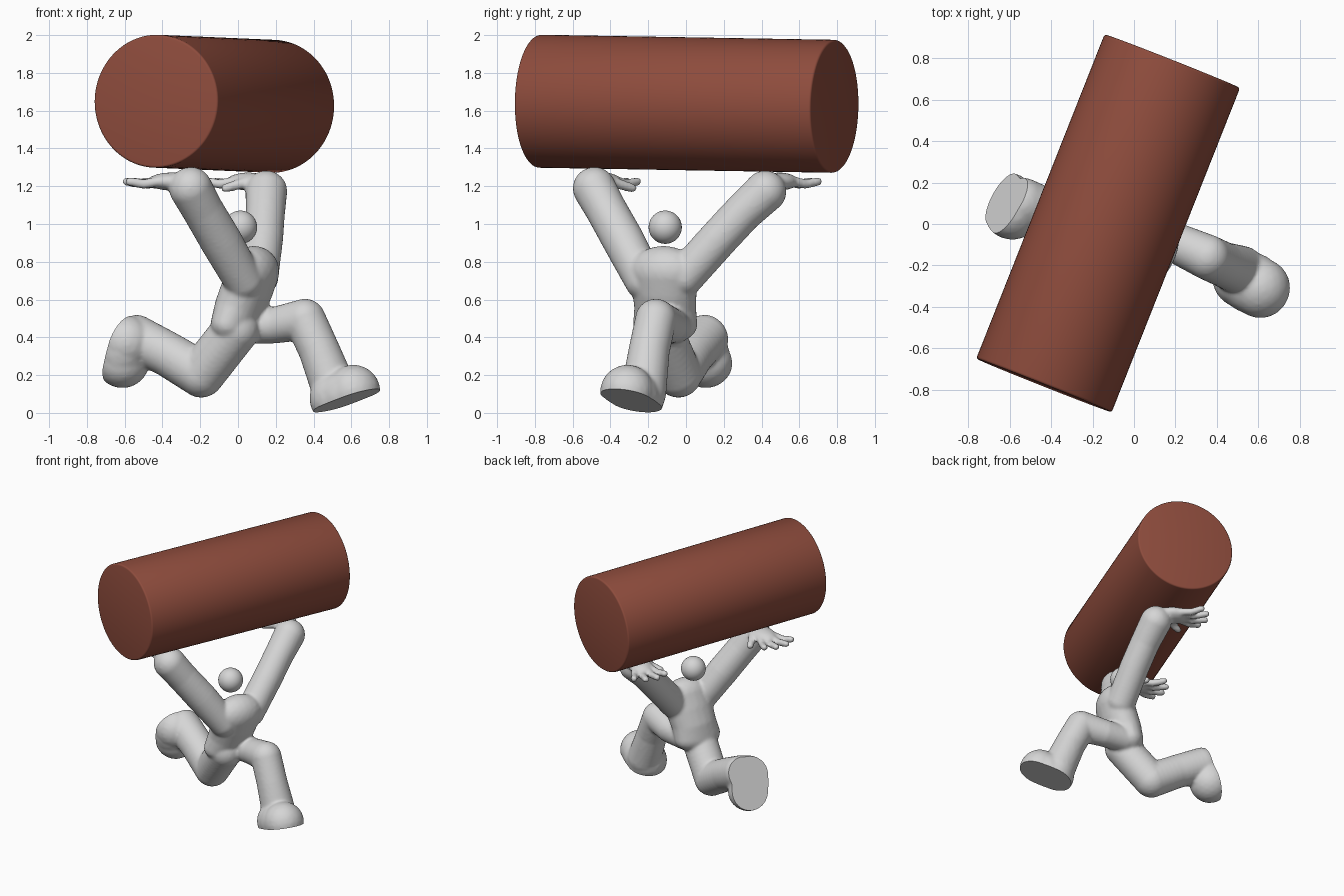
import bpy, bmesh, math
from mathutils import Vector as V, Matrix

if "Cube" in bpy.data.objects:
    bpy.data.objects.remove(bpy.data.objects["Cube"])


def material(name, rgb):
    m = bpy.data.materials.new(name)
    m.diffuse_color = (*rgb, 1)
    m.use_nodes = True
    m.node_tree.nodes["Principled BSDF"].inputs["Base Color"].default_value = m.diffuse_color
    return m


grey = material("light grey", (0.67, 0.67, 0.67))
brown = material("red brown", (0.27, 0.072, 0.046))
UP = V((0, 0, 1))
SIDE = V((0.37, 0.93, 0)).normalized()      # figure's sideways axis
FWD = V((0.93, -0.37, 0)).normalized()      # running direction


def add_object(name, me, mat):
    ob = bpy.data.objects.new(name, me)
    bpy.context.collection.objects.link(ob)
    me.materials.append(mat)
    bpy.ops.object.select_all(action='DESELECT')
    bpy.context.view_layer.objects.active = ob
    ob.select_set(True)
    return ob


def to_mesh(name, bm):
    me = bpy.data.meshes.new(name)
    bm.to_mesh(me)
    bm.free()
    return me


# one unit ball, copied quickly for every body volume
bm = bmesh.new()
bmesh.ops.create_icosphere(bm, subdivisions=3, radius=1)
bm.verts.index_update()
BALL_V = [v.co.copy() for v in bm.verts]
BALL_F = [[v.index for v in f.verts] for f in bm.faces]
bm.free()
verts, polys = [], []


def ellipsoid(c, a, b, n, size):
    """Ellipsoid at c with axes a, b, n and half sizes."""
    m = Matrix((a, b, n)).transposed().to_4x4() @ Matrix.Diagonal((*size, 1))
    m = Matrix.Translation(c) @ m
    k = len(verts)
    verts.extend(m @ v for v in BALL_V)
    polys.extend([i + k for i in f] for f in BALL_F)


def limb(pts):
    """Chain of overlapping balls through (x, y, z, radius) points."""
    for p, q in zip(pts, pts[1:]):
        p3, q3 = V(p[:3]), V(q[:3])
        steps = max(2, math.ceil((q3 - p3).length / (0.3 * min(p[3], q[3]))))
        for i in range(steps + 1):
            t = i / steps
            ellipsoid(p3.lerp(q3, t), FWD, SIDE, UP, [p[3] + (q[3] - p[3]) * t] * 3)


def hand(wrist, d, thumb_side):
    """Flat open hand with palm up."""
    w, d = V(wrist), V(d).normalized()
    s = UP.cross(d) * thumb_side
    ellipsoid(w + d * 0.08, d, UP.cross(d), UP, (0.13, 0.085, 0.048))
    for k in range(4):
        a = math.radians(-24 + 16 * k)
        base = w + d * 0.13 + s * (k - 1.5) * 0.036
        tip = base + (d * math.cos(a) + s * math.sin(a)) * (0.185 if k in (1, 2) else 0.155)
        mid = (base + tip) / 2 - UP * 0.014
        limb([(*base, 0.028), (*mid, 0.026), (*tip, 0.024)])
    limb([(*(w + d * 0.04 + s * 0.05), 0.03), (*(w + d * 0.13 + s * 0.14 - UP * 0.035), 0.025)])


def foot(sole, toe, n):
    """Domed shoe on a sole centre; the sole itself is cut flat later."""
    s = n.cross(toe)
    ellipsoid(sole + n * 0.03, toe, s, n, (0.2, 0.148, 0.14))
    for k in (-1, 1):     # fuller toe and heel
        ellipsoid(sole + n * 0.03 + toe * 0.055 * k, toe, s, n, (0.143, 0.145, 0.145))


# torso: hips, waist, chest, blended in small steps
torso = [((-0.02, -0.11, 0.47), (0.115, 0.18, 0.11)), ((0.01, -0.11, 0.56), (0.128, 0.17, 0.13)),
         ((0.05, -0.115, 0.66), (0.13, 0.18, 0.14)), ((0.09, -0.12, 0.76), (0.122, 0.19, 0.135))]
for (c0, s0), (c1, s1) in zip(torso, torso[1:]):
    for i in range(5):
        ellipsoid(V(c0).lerp(V(c1), i / 4.5), FWD, SIDE, UP, V(s0).lerp(V(s1), i / 4.5))
# legs
limb([(0.05, -0.06, 0.46, 0.095), (0.2, -0.09, 0.465, 0.098), (0.355, -0.16, 0.495, 0.11),
      (0.43, -0.195, 0.33, 0.11), (0.515, -0.225, 0.11, 0.122)])
limb([(-0.01, -0.14, 0.44, 0.125), (-0.195, -0.04, 0.205, 0.125),
      (-0.37, 0.03, 0.31, 0.12), (-0.54, 0.10, 0.395, 0.125)])
# feet
sole_f, sole_b = V((0.575, -0.29, 0.065)), V((-0.625, 0.10, 0.335))
plan = V((0.87, -0.49, 0)).normalized()
toe_f = (plan + UP * 0.34).normalized()
n_f = (UP - plan * 0.34).normalized()
plan_b = V((-0.88, 0.475, 0)).normalized()
n_b = -(plan_b * 0.93 + UP * 0.37).normalized()
toe_b = plan_b * 0.37 - UP * 0.93 + UP.cross(plan_b) * -0.2
toe_b = (toe_b - n_b * toe_b.dot(n_b)).normalized()
foot(sole_f, toe_f, n_f)
foot(sole_b, toe_b, n_b)
# arms and hands
limb([(0.03, -0.22, 0.70, 0.105), (-0.09, -0.33, 0.91, 0.112), (-0.19, -0.425, 1.08, 0.11),
      (-0.25, -0.485, 1.188, 0.115)])
limb([(0.11, -0.01, 0.72, 0.105), (0.135, 0.17, 0.92, 0.105), (0.145, 0.3, 1.06, 0.105),
      (0.15, 0.42, 1.172, 0.112)])
hand((-0.28, -0.46, 1.225), (-0.93, 0.33, 0), -1)
hand((0.12, 0.45, 1.225), (-0.82, 0.55, 0), 1)

me = bpy.data.meshes.new("running_body")
me.from_pydata(verts, [], polys)
body = add_object("running_body", me, grey)
rm = body.modifiers.new("blend", 'REMESH')
rm.mode = 'VOXEL'
rm.voxel_size = 0.0105
sm = body.modifiers.new("soften", 'SMOOTH')
sm.factor, sm.iterations = 0.5, 8
for name in ("blend", "soften"):
    bpy.ops.object.modifier_apply(modifier=name)

# cut both soles flat
bm = bmesh.new()
bm.from_mesh(body.data)
for co, n in ((sole_f, n_f), (sole_b, n_b)):
    faces = [f for f in bm.faces if (f.calc_center_median() - co).length < 0.3]
    geom = list({g for f in faces for g in (*f.verts, *f.edges)}) + faces
    bmesh.ops.bisect_plane(bm, geom=geom, plane_co=co, plane_no=n, clear_inner=True)
    bmesh.ops.holes_fill(bm, edges=[e for e in bm.edges if e.is_boundary], sides=0)
bmesh.ops.recalc_face_normals(bm, faces=bm.faces)
bm.to_mesh(body.data)
bm.free()
bpy.ops.object.shade_smooth_by_angle(angle=math.radians(40))

# floating head
bm = bmesh.new()
bmesh.ops.create_uvsphere(bm, u_segments=32, v_segments=20, radius=0.088,
                          matrix=Matrix.Translation((0.013, -0.11, 0.983)))
add_object("head", to_mesh("head", bm), grey)
bpy.ops.object.shade_smooth()

# carried log
a, b = V((-0.435, -0.78, 1.65)), V((0.185, 0.787, 1.623))
bm = bmesh.new()
rot = (b - a).to_track_quat('Z', 'Y').to_matrix().to_4x4()
bmesh.ops.create_cone(bm, cap_ends=True, segments=96, radius1=0.352, radius2=0.352,
                      depth=(b - a).length, matrix=Matrix.Translation((a + b) / 2) @ rot)
log = add_object("carried_log", to_mesh("carried_log", bm), brown)
bv = log.modifiers.new("rim", 'BEVEL')
bv.width, bv.segments, bv.limit_method = 0.012, 3, 'ANGLE'
bpy.ops.object.modifier_apply(modifier="rim")
bpy.ops.object.shade_smooth_by_angle(angle=math.radians(35))
